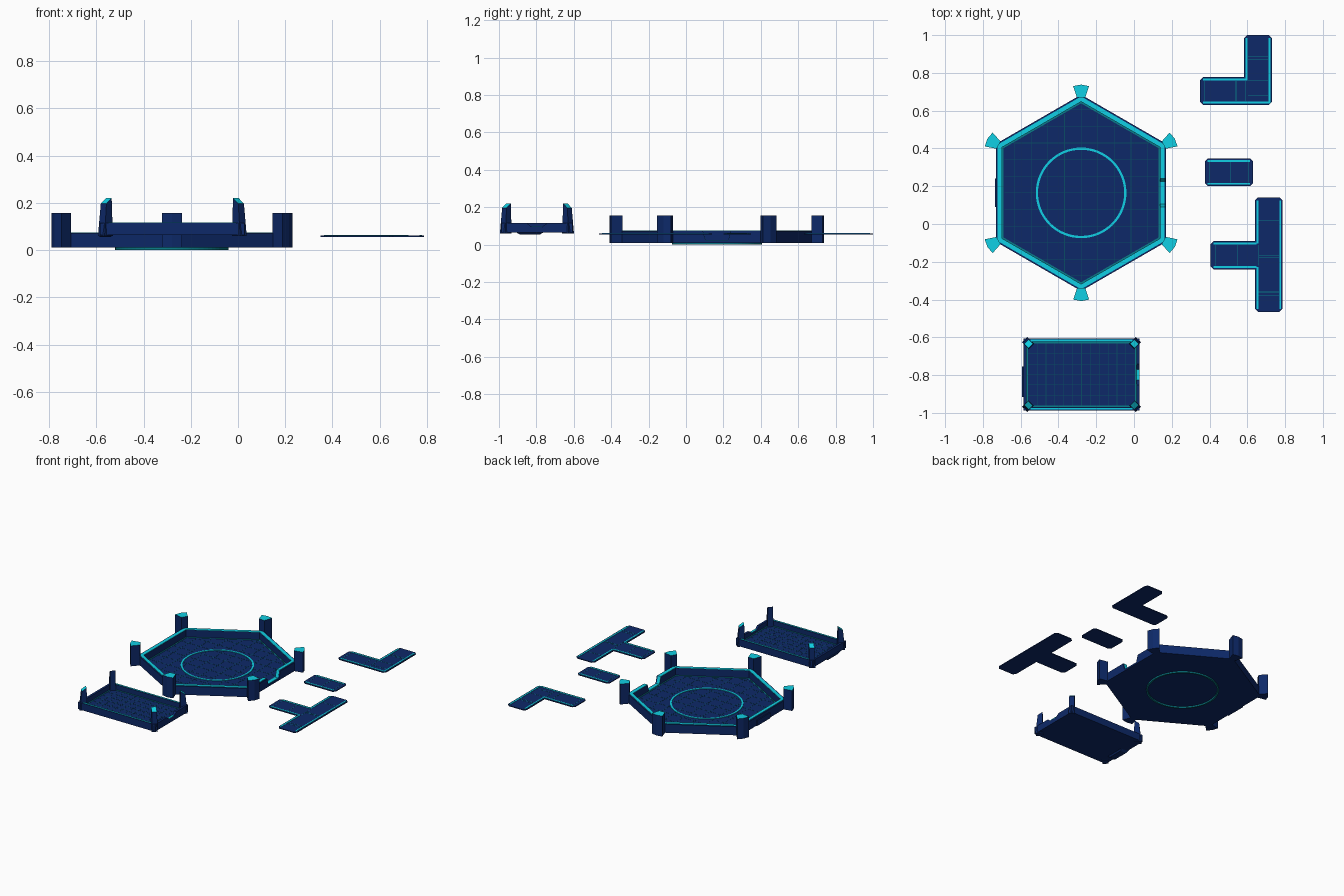
import bpy, bmesh
from math import cos, sin, radians, tan, pi, sqrt

if "Cube" in bpy.data.objects:
    bpy.data.objects.remove(bpy.data.objects["Cube"])


def material(name, rgb):
    m = bpy.data.materials.new(name)
    m.diffuse_color = (*rgb, 1)
    m.use_nodes = True
    m.node_tree.nodes["Principled BSDF"].inputs["Base Color"].default_value = m.diffuse_color
    return m


NAVY = material("navy", (0.004, 0.022, 0.14))
CYAN = material("cyan", (0.005, 0.63, 0.78))
TEAL = material("teal", (0.003, 0.20, 0.25))
DIM = material("dim_teal", (0.003, 0.07, 0.13))


def build(name, verts, faces, mats, slots=None):
    me = bpy.data.meshes.new(name)
    me.from_pydata(verts, [], faces)
    for m in mats:
        me.materials.append(m)
    for i, s in enumerate(slots or []):
        me.polygons[i].material_index = s
    bm = bmesh.new()
    bm.from_mesh(me)
    bmesh.ops.recalc_face_normals(bm, faces=bm.faces)
    bm.to_mesh(me)
    bm.free()
    ob = bpy.data.objects.new(name, me)
    bpy.context.collection.objects.link(ob)
    return ob


def loft(name, bottom, top, mat, cap=None):
    """Solid between two matching 3D loops; the top face may have its own material."""
    n = len(bottom)
    faces = [(i, (i + 1) % n, n + (i + 1) % n, n + i) for i in range(n)]
    faces += [tuple(range(n)), tuple(range(n, 2 * n))]
    return build(name, bottom + top, faces, [mat, cap or mat], [0] * (n + 1) + [1])


def prism(name, pts, z0, z1, mat, cap=None):
    return loft(name, [(x, y, z0) for x, y in pts], [(x, y, z1) for x, y in pts], mat, cap)


def wall(name, outer, inner, zb, zt, mat):
    """Closed band with its own bottom and top height at each station."""
    n, verts, faces = len(outer), [], []
    for (ox, oy), (ix, iy), b, t in zip(outer, inner, zb, zt):
        verts += [(ox, oy, b), (ox, oy, t), (ix, iy, t), (ix, iy, b)]
    for i in range(n):
        j = (i + 1) % n
        faces += [(4 * i + k, 4 * j + k, 4 * j + (k + 1) % 4, 4 * i + (k + 1) % 4) for k in range(4)]
    return build(name, verts, faces, [mat])


def boxes(name, rects, z0, z1, mat):
    """Many flat strips (x0, x1, y0, y1) in one object."""
    verts, faces = [], []
    for x0, x1, y0, y1 in rects:
        b = len(verts)
        verts += [(x, y, z) for z in (z0, z1) for x, y in ((x0, y0), (x1, y0), (x1, y1), (x0, y1))]
        faces += [tuple(b + i for i in f) for f in ((0, 3, 2, 1), (4, 5, 6, 7), (0, 1, 5, 4),
                                                    (1, 2, 6, 5), (2, 3, 7, 6), (3, 0, 4, 7))]
    return build(name, verts, faces, [mat])


def circle(cx, cy, r, n=64):
    return [(cx + r * cos(2 * pi * i / n), cy + r * sin(2 * pi * i / n)) for i in range(n)]


# Hexagonal arena, with a gateway in the right wall
HX, HY = -0.28, 0.165


def hex_loop(a, notch=True):
    r = a / cos(pi / 6)
    pts = [(HX + r * cos(radians(d)), HY + r * sin(radians(d))) for d in range(-30, 330, 60)]
    gate = [(HX + a, HY + d) for d in (-0.075, -0.06, 0.06, 0.075)] if notch else []
    return pts[:1] + gate + pts[1:]


tops = [0.072, 0.072, 0.022, 0.022, 0.072] + [0.072] * 5
prism("arena_floor", hex_loop(0.449, False), 0.01, 0.02, NAVY)
wall("arena_wall", hex_loop(0.45), hex_loop(0.418), [0.01] * 10, tops, NAVY)
wall("arena_rim_light", hex_loop(0.442), hex_loop(0.419), tops, [t + 0.003 for t in tops], CYAN)
wall("arena_floor_border", hex_loop(0.418, False), hex_loop(0.410, False), [0.02] * 6, [0.022] * 6, TEAL)
wall("arena_centre_ring", circle(HX, HY, 0.24), circle(HX, HY, 0.228), [0.018] * 64, [0.024] * 64, CYAN)
wall("arena_underside_ring", circle(HX, HY, 0.24), circle(HX, HY, 0.228), [0.0] * 64, [0.012] * 64, TEAL)
prism("arena_left_plate", [(-0.737, 0.09), (-0.728, 0.09), (-0.728, 0.24), (-0.737, 0.24)], 0.01, 0.05, NAVY)

# Floor grid clipped to the hexagon
A, R, W = 0.41, 0.41 / cos(pi / 6), 0.0015
grid = []
for i in range(-5, 6):
    d = i * 0.088
    if abs(d) < A:
        h = R - abs(d) * tan(pi / 6) - 0.004
        grid.append((HX + d - W, HX + d + W, HY - h, HY + h))
    h = min(A, (R - abs(d)) * sqrt(3)) - 0.004
    if h > 0:
        grid.append((HX - h, HX + h, HY + d - W, HY + d + W))
boxes("arena_grid", grid, 0.0195, 0.0208, DIM)

# Wedge posts on the six corners
for k in range(6):
    t = radians(30 + 60 * k)
    sec = [(0.505, -0.022), (0.565, -0.042), (0.573, 0), (0.565, 0.042), (0.505, 0.022)]
    prism(f"arena_post_{k + 1}", [(HX + u * cos(t) - v * sin(t), HY + u * sin(t) + v * cos(t)) for u, v in sec],
          0.01, 0.157, NAVY, CYAN)

# Rectangular tray
TX, TY = -0.278, -0.797


def tray_loop(hx, hy, notch=True):
    gate = [(TX + hx, TY + d) for d in (-0.055, -0.028, 0.028, 0.055)] if notch else []
    return [(TX + hx, TY - hy)] + gate + [(TX + hx, TY + hy), (TX - hx, TY + hy), (TX - hx, TY - hy)]


tops = [0.115, 0.115, 0.095, 0.095, 0.115, 0.115, 0.115, 0.115]
prism("tray_floor", tray_loop(0.304, 0.188, False), 0.064, 0.078, NAVY)
wall("tray_wall", tray_loop(0.306, 0.19), tray_loop(0.290, 0.172), [0.064] * 8, tops, NAVY)
boxes("tray_rim_lights", [(TX - 0.27, TX + 0.27, TY + s * 0.181 - 0.005, TY + s * 0.181 + 0.005) for s in (-1, 1)],
      0.114, 0.117, CYAN)
boxes("tray_gate_light", [(TX + 0.291, TX + 0.307, TY - 0.028, TY + 0.028)], 0.094, 0.098, CYAN)
wall("tray_floor_border", tray_loop(0.290, 0.172, False), tray_loop(0.283, 0.165, False),
     [0.078] * 4, [0.080] * 4, TEAL)
grid = [(TX + i * 0.047 - W, TX + i * 0.047 + W, TY - 0.165, TY + 0.165) for i in range(-5, 6)]
grid += [(TX - 0.283, TX + 0.283, TY + i * 0.055 - W, TY + i * 0.055 + W) for i in range(-2, 3)]
boxes("tray_grid", grid, 0.0775, 0.0788, DIM)
loft("tray_underside_lip", [(-0.585, -0.89, 0.055), (-0.54, -0.89, 0.055), (-0.54, -0.78, 0.055), (-0.585, -0.78, 0.055)],
     [(-0.593, -0.915, 0.07), (-0.525, -0.915, 0.07), (-0.525, -0.755, 0.07), (-0.593, -0.755, 0.07)], NAVY)

# Tapered corner posts with slanted glowing tops
base = [(0.028, 0), (0, 0.028), (0.035, 0.063), (0.063, 0.035)]
head = [(0.036, 0.012, 0.197), (0.012, 0.036, 0.197), (0.034, 0.058, 0.22), (0.058, 0.034, 0.22)]
for sx, nx in ((-1, "left"), (1, "right")):
    for sy, ny in ((-1, "front"), (1, "back")):
        loft(f"tray_post_{ny}_{nx}",
             [(TX + sx * (0.315 - u), TY + sy * (0.198 - v), 0.06) for u, v in base],
             [(TX + sx * (0.315 - u), TY + sy * (0.198 - v), z) for u, v, z in head], NAVY, CYAN)


# Thin corridor plates
def chamfer(poly, c=0.016):
    out, n = [], len(poly)
    for i, (x, y) in enumerate(poly):
        (px, py), (qx, qy) = poly[i - 1], poly[(i + 1) % n]
        a, b = (px - x, py - y), (qx - x, qy - y)
        if b[0] * a[1] - b[1] * a[0] > 0:
            for d in (a, b):
                k = c / (abs(d[0]) + abs(d[1]))
                out.append((x + d[0] * k, y + d[1] * k))
        else:
            out.append((x, y))
    return out


def plate(name, poly, lights, seams):
    prism(name, chamfer(poly), 0.055, 0.061, NAVY)
    boxes(name + "_lights", lights, 0.0605, 0.063, CYAN)
    boxes(name + "_seams", seams, 0.0605, 0.0618, TEAL)


def vert(x, y0, y1, w=0.005):
    return (x - w, x + w, y0, y1)


def horiz(y, x0, x1, w=0.005):
    return (x0, x1, y - w, y + w)


plate("corner_plate", [(0.35, 0.63), (0.73, 0.63), (0.73, 1.0), (0.583, 1.0), (0.583, 0.777), (0.35, 0.777)],
      [vert(0.596, 0.764, 0.985), horiz(0.764, 0.365, 0.601), vert(0.717, 0.643, 0.985), horiz(0.643, 0.365, 0.722)],
      [vert(x, 0.65, 0.757, W) for x in (0.375, 0.54, 0.59)] + [horiz(y, 0.603, 0.71, W) for y in (0.68, 0.76, 0.87, 0.885)])
plate("straight_plate", [(0.375, 0.2), (0.63, 0.2), (0.63, 0.347), (0.375, 0.347)],
      [horiz(0.213, 0.39, 0.615), horiz(0.334, 0.39, 0.615)], [vert(x, 0.22, 0.327, W) for x in (0.40, 0.512, 0.605)])
plate("junction_plate", [(0.405, -0.24), (0.64, -0.24), (0.64, -0.465), (0.787, -0.465), (0.787, 0.14), (0.64, 0.14),
                         (0.64, -0.09), (0.405, -0.09)],
      [vert(0.774, -0.45, 0.125), vert(0.653, -0.103, 0.125), vert(0.653, -0.45, -0.227),
       horiz(-0.103, 0.42, 0.648), horiz(-0.227, 0.42, 0.648)],
      [vert(x, -0.22, -0.11, W) for x in (0.43, 0.55, 0.66)]
      + [horiz(y, 0.66, 0.767, W) for y in (0.02, -0.165, -0.175, -0.36, -0.38)])
